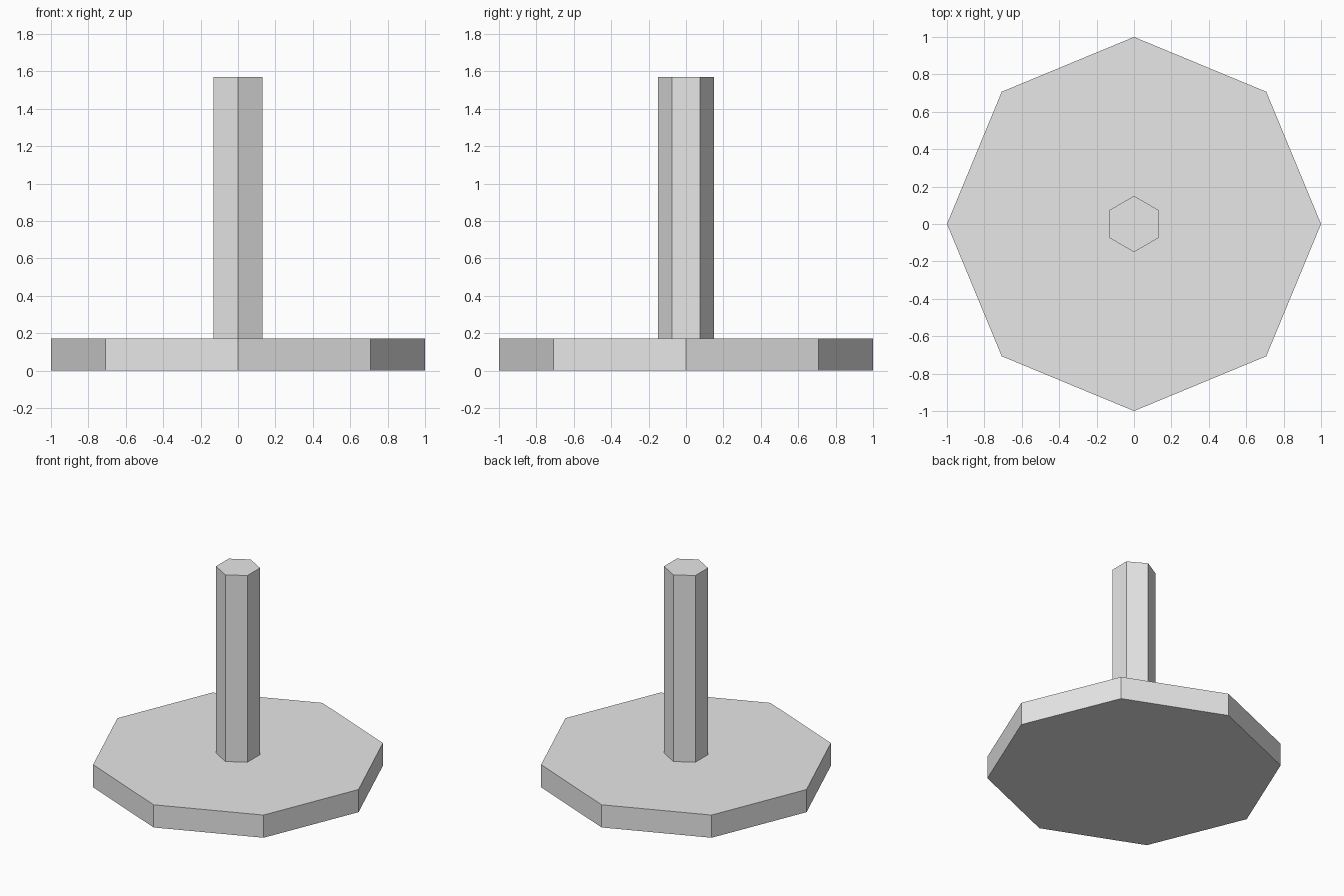
import bpy

if "Cube" in bpy.data.objects:
    bpy.data.objects.remove(bpy.data.objects["Cube"])

# Single plain grey for the whole stand
grey = bpy.data.materials.new("plain_grey")
grey.diffuse_color = (0.8, 0.8, 0.8, 1.0)
grey.use_nodes = True
grey.node_tree.nodes["Principled BSDF"].inputs["Base Color"].default_value = grey.diffuse_color


def prism(name, sides, radius, bottom, top):
    """Upright flat-sided prism with a corner pointing along +y."""
    bpy.ops.mesh.primitive_cylinder_add(
        vertices=sides, radius=radius, depth=top - bottom,
        location=(0, 0, (bottom + top) / 2))
    obj = bpy.context.object
    obj.name = name
    obj.data.materials.append(grey)
    return obj


# Octagonal base slab
prism("base", 8, 1.0, 0.0, 0.17)

# Hexagonal post standing on the base
prism("post", 6, 0.15, 0.17, 1.57)
